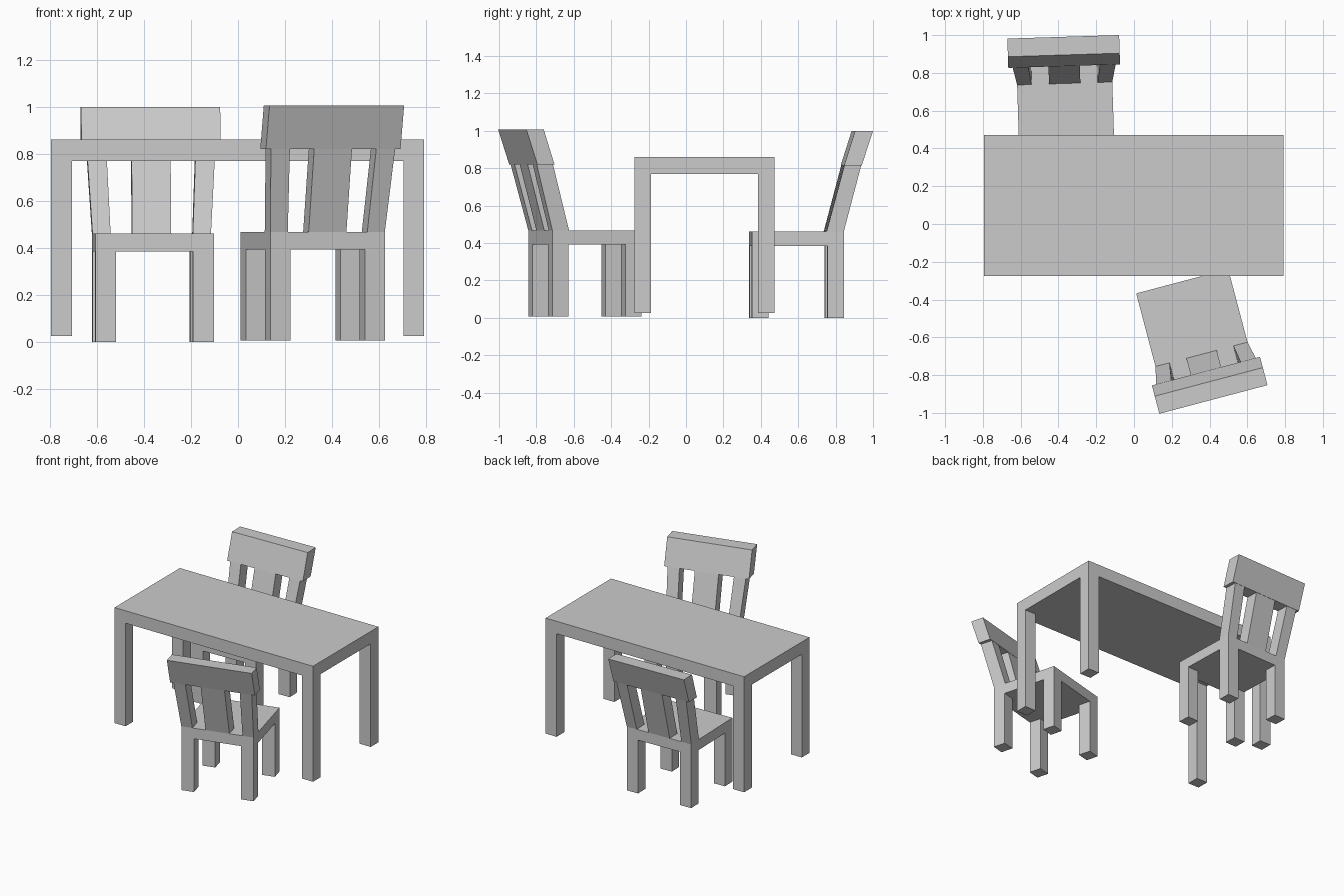
import bpy, bmesh
from math import radians
from mathutils import Matrix

if "Cube" in bpy.data.objects:
    bpy.data.objects.remove(bpy.data.objects["Cube"])


def block(name, bottom, top, z0, z1, place=Matrix()):
    """Six-sided block between two rectangles (x0, x1, y0, y1)."""
    bm = bmesh.new()
    rings = []
    for (x0, x1, y0, y1), z in ((bottom, z0), (top, z1)):
        rings.append([bm.verts.new((x, y, z))
                      for x, y in ((x0, y0), (x1, y0), (x1, y1), (x0, y1))])
    lo, hi = rings
    bm.faces.new(lo[::-1])
    bm.faces.new(hi)
    for i in range(4):
        j = (i + 1) % 4
        bm.faces.new((lo[i], lo[j], hi[j], hi[i]))
    bmesh.ops.recalc_face_normals(bm, faces=bm.faces)
    mesh = bpy.data.meshes.new(name)
    bm.to_mesh(mesh)
    bm.free()
    ob = bpy.data.objects.new(name, mesh)
    bpy.context.collection.objects.link(ob)
    ob.matrix_world = place
    return ob


def slab_on_legs(name, rect, z0, z1, z2, leg, place=Matrix()):
    """Flat slab with four square legs flush to its corners."""
    x0, x1, y0, y1 = rect
    block(name, rect, rect, z1, z2, place)
    for side, a in (("left", x0), ("right", x1 - leg)):
        for end, b in (("front", y0), ("back", y1 - leg)):
            foot = (a, a + leg, b, b + leg)
            block(f"{name}_{end}_{side}_leg", foot, foot, z0, z1, place)


def chair(name, x, y, z, angle):
    """Chair facing local -y, with a backrest leaning towards +y."""
    place = Matrix.Translation((x, y, z)) @ Matrix.Rotation(radians(angle), 4, 'Z')
    slab_on_legs(f"{name}_seat", (-0.252, 0.252, -0.246, 0.246),
                 0, 0.385, 0.461, 0.088, place)
    # flared outer posts
    block(f"{name}_right_post", (0.175, 0.252, 0.154, 0.246),
          (0.19, 0.273, 0.248, 0.338), 0.461, 0.813, place)
    block(f"{name}_left_post", (-0.252, -0.175, 0.154, 0.246),
          (-0.273, -0.19, 0.248, 0.338), 0.461, 0.813, place)
    # central slat
    block(f"{name}_slat", (-0.083, 0.083, 0.154, 0.246),
          (-0.083, 0.083, 0.248, 0.338), 0.461, 0.813, place)
    # wide top rail
    block(f"{name}_top_rail", (-0.296, 0.296, 0.246, 0.34),
          (-0.296, 0.296, 0.305, 0.401), 0.813, 0.999, place)


# table
slab_on_legs("table_top", (-0.795, 0.792, -0.275, 0.472), 0.025, 0.77, 0.86, 0.088)

# chairs on both sides of the table
chair("back_chair", -0.362, 0.59, 0, 1.8)
chair("front_chair", 0.318, -0.541, 0.007, 194.8)
